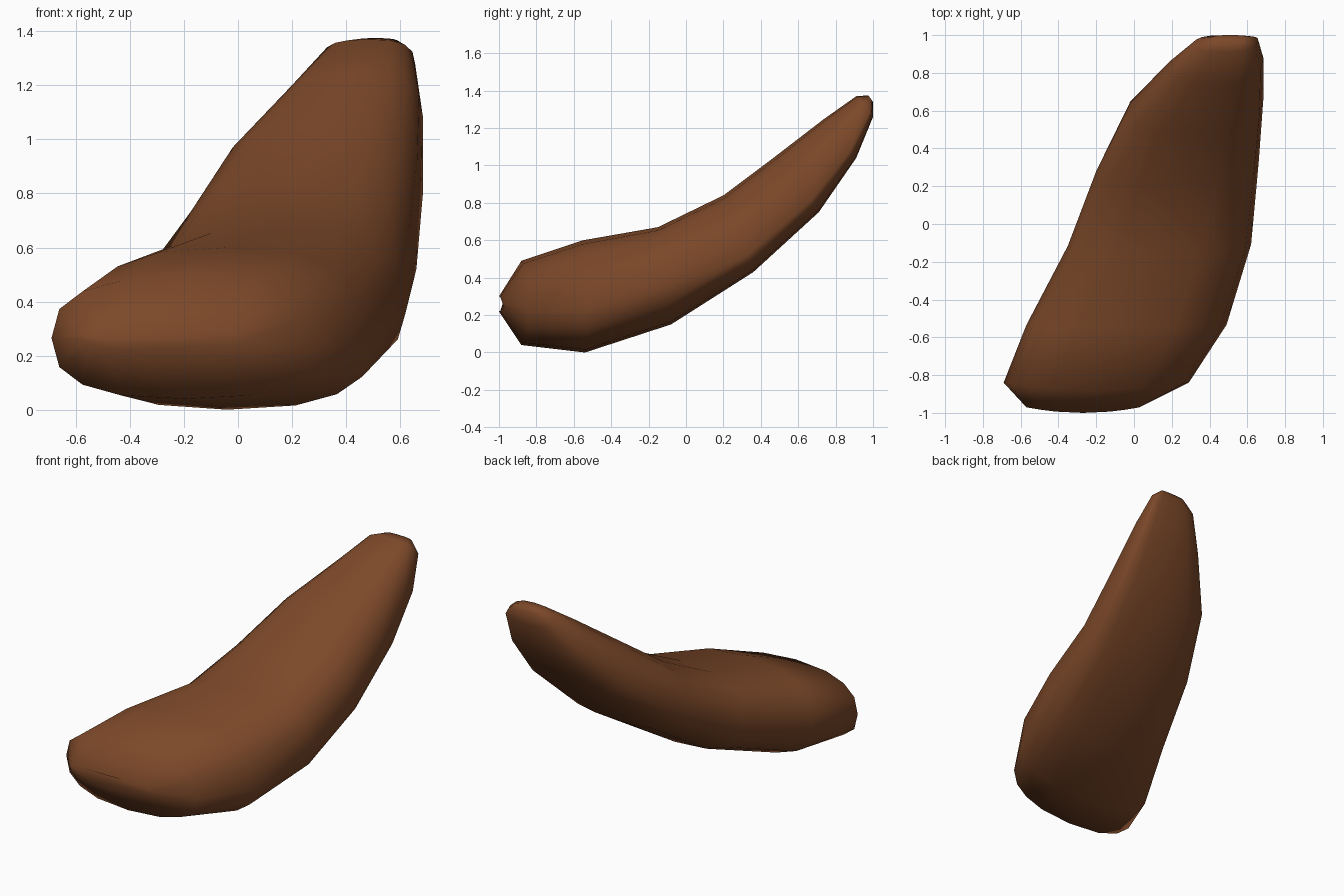
import bpy, bmesh, math

if "Cube" in bpy.data.objects:
    bpy.data.objects.remove(bpy.data.objects["Cube"])

# Lofted sections: top (y, z), bottom (y, z), left x, right x,
# height fraction of the right edge, how far the sides sweep back in y
SECTIONS = [
    ((-1.00, 0.30), (-1.00, 0.22), -0.57, 0.03, 0.50, 0.03),
    ((-0.88, 0.49), (-0.88, 0.04), -0.69, 0.29, 0.42, 0.04),
    ((-0.55, 0.60), (-0.54, 0.00), -0.57, 0.49, 0.38, 0.01),
    ((-0.15, 0.67), (-0.08, 0.15), -0.35, 0.62, 0.40, 0.00),
    ((0.20, 0.84), (0.36, 0.43), -0.20, 0.66, 0.22, 0.00),
    ((0.48, 1.05), (0.71, 0.75), -0.04, 0.685, 0.20, 0.00),
    ((0.74, 1.25), (0.91, 1.04), 0.18, 0.685, 0.18, 0.00),
    ((0.91, 1.37), (1.00, 1.26), 0.32, 0.655, 0.20, 0.00),
    ((0.975, 1.375), (1.00, 1.34), 0.42, 0.60, 0.40, 0.00),
]
SIDES = 16
POWER = 2 / 2.6


def rounded(v):
    return math.copysign(abs(v) ** POWER, v) if abs(v) > 1e-6 else 0.0


def section_points(top, bottom, left, right, right_frac, sweep):
    mid, half = (left + right) / 2, (right - left) / 2
    points = []
    for i in range(SIDES):
        a = 2 * math.pi * i / SIDES
        c, s = rounded(math.cos(a)), rounded(math.sin(a))
        # widest level runs from mid height on the left to lower on the right
        side = right_frac if c > 0 else 0.5
        level = 0.5 + (side - 0.5) * min(1, abs(c))
        f = level + s * (1 - level if s > 0 else level)
        y = bottom[0] + (top[0] - bottom[0]) * f + sweep * c * c
        z = bottom[1] + (top[1] - bottom[1]) * f
        points.append((mid + half * c, y, z))
    return points


# Curved body
bm = bmesh.new()
rings = [[bm.verts.new(p) for p in section_points(*s)] for s in SECTIONS]
for a, b in zip(rings, rings[1:]):
    for i in range(SIDES):
        j = (i + 1) % SIDES
        bm.faces.new((a[i], a[j], b[j], b[i]))
bm.faces.new(rings[0])
bm.faces.new(rings[-1])
bmesh.ops.recalc_face_normals(bm, faces=bm.faces)
for f in bm.faces:
    f.smooth = True
mesh = bpy.data.meshes.new("curved_body")
bm.to_mesh(mesh)
bm.free()
body = bpy.data.objects.new("curved_body", mesh)
bpy.context.collection.objects.link(body)

# Brown finish
brown = bpy.data.materials.new("brown")
brown.diffuse_color = (0.2, 0.065, 0.022, 1)
brown.use_nodes = True
brown.node_tree.nodes["Principled BSDF"].inputs["Base Color"].default_value = brown.diffuse_color
mesh.materials.append(brown)
